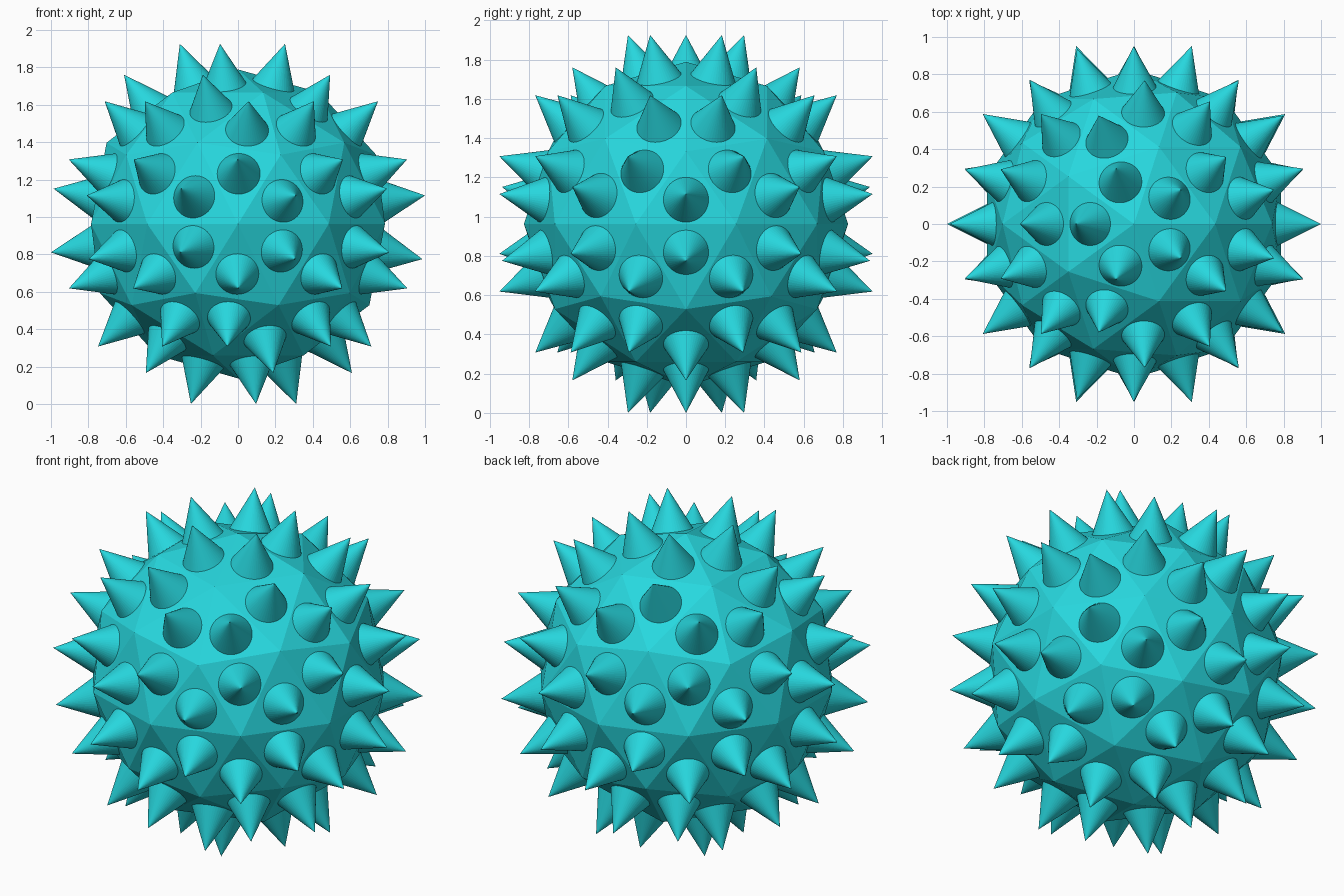
import bpy, bmesh
from mathutils import Matrix, Vector

if "Cube" in bpy.data.objects:
    bpy.data.objects.remove(bpy.data.objects["Cube"])

R = 0.826            # body radius
SPIKE_H = 0.232      # spike height above the facet
SPIKE_R = 0.115      # spike radius at the facet
SINK = 0.01          # how far a spike runs into the body
CENTRE = Vector((0, 0, 0.963))

teal = bpy.data.materials.new("turquoise")
teal.diffuse_color = (0.02, 0.68, 0.73, 1)
teal.use_nodes = True
teal.node_tree.nodes["Principled BSDF"].inputs["Base Color"].default_value = teal.diffuse_color


def add_object(name, bm):
    mesh = bpy.data.meshes.new(name)
    bm.to_mesh(mesh)
    bm.free()
    mesh.materials.append(teal)
    obj = bpy.data.objects.new(name, mesh)
    obj.location = CENTRE
    bpy.context.collection.objects.link(obj)
    return obj


# faceted ball with 80 triangles
body = bmesh.new()
bmesh.ops.create_icosphere(body, subdivisions=2, radius=R)
body.normal_update()
facets = [(f.calc_center_median(), f.normal.copy()) for f in body.faces]
add_object("body", body)

# one cone standing on every facet
spikes = bmesh.new()
depth = SPIKE_H + SINK
for centre, normal in facets:
    turn = normal.to_track_quat('Z', 'Y').to_matrix().to_4x4()
    mid = centre + normal * (depth / 2 - SINK)
    bmesh.ops.create_cone(spikes, cap_ends=True, segments=48,
                          radius1=SPIKE_R * depth / SPIKE_H, radius2=0,
                          depth=depth, matrix=Matrix.Translation(mid) @ turn)
bmesh.ops.remove_doubles(spikes, verts=spikes.verts, dist=1e-5)
add_object("spikes", spikes)
